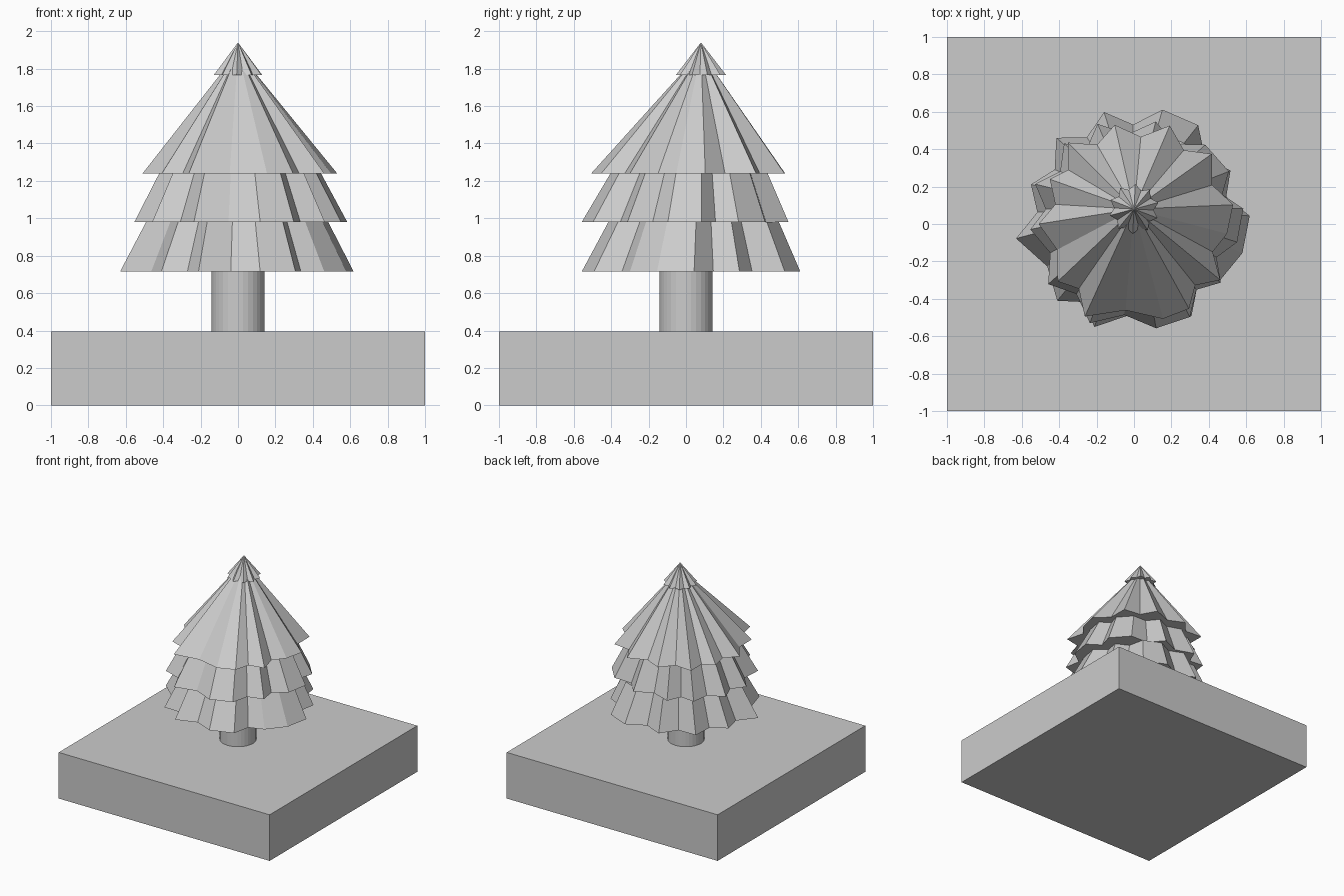
import bpy, bmesh
from math import radians, cos, sin

cube = bpy.data.objects.get("Cube")
if cube:
    bpy.data.objects.remove(cube, do_unlink=True)

grey = bpy.data.materials.new("plain_grey")
grey.use_nodes = True
colour = (0.6, 0.6, 0.6, 1)
grey.diffuse_color = colour
grey.node_tree.nodes["Principled BSDF"].inputs["Base Color"].default_value = colour


def finish(name, bm):
    """Turn a bmesh into a named, flat-shaded grey object."""
    bmesh.ops.recalc_face_normals(bm, faces=bm.faces)
    mesh = bpy.data.meshes.new(name)
    bm.to_mesh(mesh)
    bm.free()
    mesh.materials.append(grey)
    obj = bpy.data.objects.new(name, mesh)
    bpy.context.collection.objects.link(obj)
    return obj


def ragged_outline(tips, valley):
    """Add an inward corner between neighbouring tips, except at blunt lobes."""
    points = []
    for i, (angle, radius) in enumerate(tips):
        points.append((angle, radius))
        next_angle, next_radius = tips[(i + 1) % len(tips)]
        gap = (next_angle - angle) % 360
        if gap > 20:
            points.append((angle + gap / 2, valley * (radius + next_radius) / 2))
    return [(r * cos(radians(a)), r * sin(radians(a))) for a, r in points]


def branch_tier(name, outline, bottom, top, top_scale, base_y=0.0, top_y=0.0):
    """Pleated skirt; a top scale of zero brings it to a point."""
    bm = bmesh.new()
    lower = [bm.verts.new((x, y + base_y, bottom)) for x, y in outline]
    bm.faces.new(lower)
    n = len(lower)
    if top_scale:
        upper = [bm.verts.new((x * top_scale, y * top_scale + top_y, top))
                 for x, y in outline]
        bm.faces.new(upper)
        for i in range(n):
            j = (i + 1) % n
            bm.faces.new((lower[i], lower[j], upper[j], upper[i]))
    else:
        apex = bm.verts.new((0, top_y, top))
        for i in range(n):
            bm.faces.new((lower[i], lower[(i + 1) % n], apex))
    return finish(name, bm)


# Square ground slab
bm = bmesh.new()
bmesh.ops.create_cube(bm, size=1)
bmesh.ops.scale(bm, vec=(2, 2, 0.395), verts=bm.verts)
bmesh.ops.translate(bm, vec=(0, 0, 0.1975), verts=bm.verts)
finish("ground_slab", bm)

# Round trunk
bm = bmesh.new()
bmesh.ops.create_cone(bm, cap_ends=True, segments=32, radius1=0.142,
                      radius2=0.142, depth=0.34)
bmesh.ops.translate(bm, vec=(0, 0, 0.56), verts=bm.verts)
finish("trunk", bm)

# Branch tips as (angle, radius), from the lowest tier up
low_tips = [(4, .62), (29, .59), (57, .63), (76, .63), (105, .62), (132, .62),
            (159, .59), (187, .635), (225, .58), (249, .59), (282, .57),
            (302, .58), (327, .55), (345, .6)]
middle_tips = [(8, .59), (29, .58), (48, .57), (78, .56), (110, .57), (131, .57),
               (158, .57), (183, .555), (215, .56), (246, .58), (282, .57),
               (301, .58), (326, .56), (350, .56)]
high_tips = [(11, .54), (42, .56), (70, .56), (101, .54), (129, .56), (152, .51),
             (180, .51), (217, .51), (242, .56), (287, .53), (303, .54),
             (327, .55), (354, .5)]
crown_tips = [(15 + 36 * i, .135) for i in range(10)]

branch_tier("low_branches", ragged_outline(low_tips, .85), .715, .98, .78, top_y=.02)
branch_tier("middle_branches", ragged_outline(middle_tips, .85), .98, 1.24, .76, top_y=.02)
branch_tier("high_branches", ragged_outline(high_tips, .85), 1.24, 1.89, 0, top_y=.08)
branch_tier("crown", ragged_outline(crown_tips, .78), 1.765, 1.94, 0, base_y=.08, top_y=.08)
